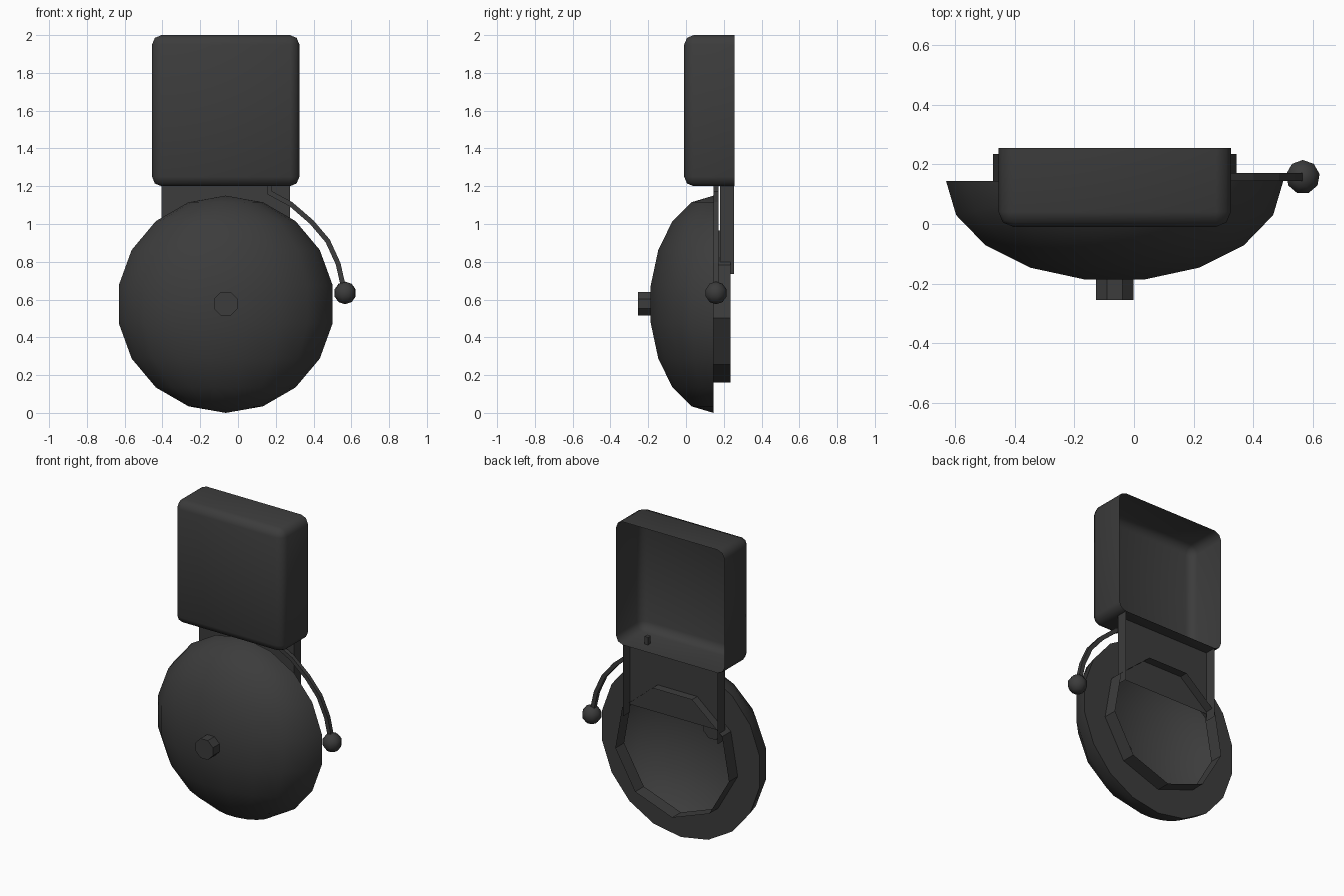
import bpy, bmesh
from math import radians, sin, cos
from mathutils import Matrix, Vector

if "Cube" in bpy.data.objects:
    bpy.data.objects.remove(bpy.data.objects["Cube"])

dark = bpy.data.materials.new("dark_grey")
dark.diffuse_color = (0.045, 0.045, 0.045, 1)
dark.use_nodes = True
dark.node_tree.nodes["Principled BSDF"].inputs["Base Color"].default_value = dark.diffuse_color
CX, CZ = -0.065, 0.575       # bell centre
RIM_Y = 0.145                # plane of the bell rim


def finish(bm, name, smooth=False):
    me = bpy.data.meshes.new(name)
    bm.to_mesh(me)
    bm.free()
    ob = bpy.data.objects.new(name, me)
    bpy.context.collection.objects.link(ob)
    me.materials.append(dark)
    for p in me.polygons:
        p.use_smooth = smooth
    return ob


def circle_point(r, deg, y):
    a = radians(deg)
    return Vector((CX + r * cos(a), y, CZ + r * sin(a)))


# Cover box: open at the back, rounded everywhere else
bm = bmesh.new()
bmesh.ops.create_cube(bm, size=1, matrix=Matrix.Translation((-0.065, 0.123, 1.6))
                      @ Matrix.Diagonal((0.78, 0.265, 0.8, 1)))
back = [f for f in bm.faces if f.normal.y > 0.9]
bmesh.ops.delete(bm, geom=back, context='FACES_ONLY')
bmesh.ops.bevel(bm, geom=[e for e in bm.edges if not e.is_boundary], offset=0.05,
                segments=2, profile=0.5, affect='EDGES', clamp_overlap=True)
finish(bm, "cover_box", True)

# Bell: flattened half sphere with upright poles
bm = bmesh.new()
top = bm.verts.new((CX, RIM_Y, CZ + 0.575))
bottom = bm.verts.new((CX, RIM_Y, CZ - 0.575))
rows = []
for lat in range(70, -71, -20):
    h, r = sin(radians(lat)), cos(radians(lat))
    rows.append([bm.verts.new((CX - 0.575 * r * cos(radians(20 * k)),
                               RIM_Y - 0.342 * r * sin(radians(20 * k)),
                               CZ + 0.575 * h)) for k in range(10)])
for k in range(9):
    bm.faces.new((top, rows[0][k], rows[0][k + 1]))
    bm.faces.new((bottom, rows[-1][k + 1], rows[-1][k]))
    for a, b in zip(rows, rows[1:]):
        bm.faces.new((a[k], b[k], b[k + 1], a[k + 1]))
finish(bm, "bell", True)

# Bell back: flat rim and nine-sided collar
bm = bmesh.new()
rim = [bm.verts.new(circle_point(0.575, -90 + 20 * i, RIM_Y)) for i in range(18)]
inner = [bm.verts.new(circle_point(0.415, -90 + 40 * i, RIM_Y)) for i in range(9)]
outer = [bm.verts.new(circle_point(0.415, -90 + 40 * i, 0.235)) for i in range(9)]
for i in range(9):
    j = (i + 1) % 9
    bm.faces.new((inner[i], inner[j], rim[(2 * i + 2) % 18], rim[2 * i + 1], rim[2 * i]))
    bm.faces.new((inner[i], outer[i], outer[j], inner[j]))
finish(bm, "bell_collar")

# Mounting bracket: plate with two side flanges
bm = bmesh.new()
x0, x1, yf, yb = -0.405, 0.275, 0.18, 0.255


def quad(*pts):
    bm.faces.new([bm.verts.new(p) for p in pts])


quad((x0, yf, 0.785), (x1, yf, 0.785), (x1, yf, 1.2), (x0, yf, 1.2))
quad((x1, yf, 0.735), (x1, yb, 0.735), (x1, yb, 1.2), (x1, yf, 1.2))
quad((x0, yb, 0.735), (x0, yf, 0.735), (x0, yf, 1.2), (x0, yb, 1.2))
finish(bm, "mounting_bracket")

# Eight-sided bolt at the bell centre
bm = bmesh.new()
bmesh.ops.create_cone(bm, cap_ends=True, segments=8, radius1=0.068, radius2=0.068, depth=0.08,
                      matrix=Matrix.Translation((CX, -0.215, CZ + 0.003))
                      @ Matrix.Rotation(radians(90), 4, 'X') @ Matrix.Rotation(radians(22.5), 4, 'Z'))
finish(bm, "bell_bolt")

# Hammer arm: square rod swept along a bent path
path = [(0.165, 1.25), (0.168, 1.165), (0.28, 1.105), (0.39, 1.01),
        (0.475, 0.91), (0.53, 0.79), (0.565, 0.635)]
bm = bmesh.new()
rings = []
for i, p in enumerate(path):
    p = Vector(p)
    dirs = [(Vector(path[k + 1]) - Vector(path[k])).normalized()
            for k in (i - 1, i) if 0 <= k < len(path) - 1]
    t = sum(dirs, Vector((0, 0))).normalized()
    n = Vector((-t.y, t.x)) * 0.013 / max(t.dot(dirs[0]), 0.5)
    rings.append([bm.verts.new((p.x + s * n.x, y, p.y + s * n.y))
                  for s, y in ((1, 0.145), (-1, 0.145), (-1, 0.172), (1, 0.172))])
for a, b in zip(rings, rings[1:]):
    for k in range(4):
        bm.faces.new((a[k], a[(k + 1) % 4], b[(k + 1) % 4], b[k]))
bm.faces.new(rings[0][::-1])
bm.faces.new(rings[-1])
bmesh.ops.recalc_face_normals(bm, faces=bm.faces)
finish(bm, "hammer_arm")

# Hammer ball
bm = bmesh.new()
bmesh.ops.create_uvsphere(bm, u_segments=9, v_segments=5, radius=0.06,
                          matrix=Matrix.Translation((0.567, 0.158, 0.635)))
finish(bm, "hammer_ball", True)
